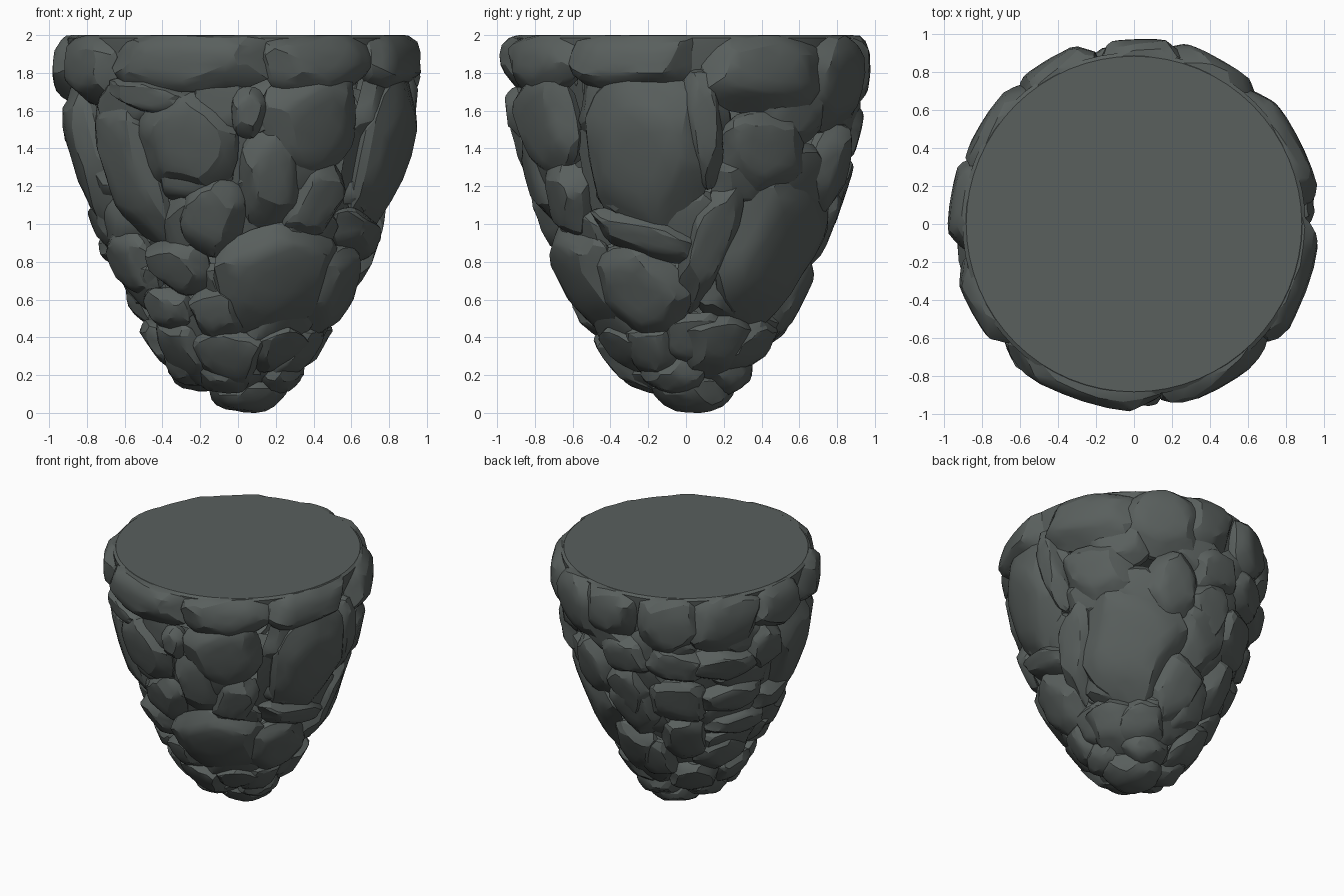
import bpy, bmesh, math, random
from mathutils import Vector
from mathutils.bvhtree import BVHTree

if "Cube" in bpy.data.objects:
    bpy.data.objects.remove(bpy.data.objects["Cube"])

random.seed(4)
mat = bpy.data.materials.new("dark_stone")
mat.diffuse_color = (0.10, 0.115, 0.11, 1)
mat.use_nodes = True
mat.node_tree.nodes["Principled BSDF"].inputs["Base Color"].default_value = mat.diffuse_color

# Outer envelope: (height, radius)
PROFILE = [(0, .08), (.1, .25), (.2, .355), (.3, .435), (.5, .56), (.75, .685), (1, .78),
           (1.25, .868), (1.5, .93), (1.8, .972), (1.92, .968), (1.97, .945), (2, .915)]


def radius(z):
    z = min(max(z, 0), 2)
    for (z0, r0), (z1, r1) in zip(PROFILE, PROFILE[1:]):
        if z <= z1:
            return r0 + (r1 - r0) * (z - z0) / (z1 - z0)


def finish(name, bm):
    me = bpy.data.meshes.new(name)
    bmesh.ops.recalc_face_normals(bm, faces=bm.faces)
    bm.to_mesh(me)
    bm.free()
    me.materials.append(mat)
    ob = bpy.data.objects.new(name, me)
    bpy.context.collection.objects.link(ob)
    return ob


def chipped_ball(planes):
    """Unit ball flattened against a set of (normal, offset) planes."""
    bm = bmesh.new()
    bmesh.ops.create_icosphere(bm, subdivisions=3, radius=1)
    for v in bm.verts:
        for n, o in planes:
            d = v.co.dot(n) - o
            if d > 0:
                v.co -= n * d
    return bm


def slab(name, base, u, z, w, h, tilt=0, sink=0, thick=.17):
    """Flat-faced boulder wrapped on the envelope; base = view direction, u = offset across that view."""
    R = radius(z)
    a = math.radians(base) + math.asin(max(-1, min(1, u / R)))
    face = .6
    planes = [(Vector((random.uniform(-.12, .12), random.uniform(-.12, .12), 1)).normalized(), face)]
    for i in range(6):
        p = (i + random.uniform(-.35, .35)) * math.tau / 6
        n = Vector((math.cos(p), math.sin(p), random.uniform(.45, 1.1))).normalized()
        planes.append((n, random.uniform(.72, .85)))
    bm = chipped_ball(planes)
    t = math.radians(tilt)
    sink += random.uniform(-.01, .01)
    for v in bm.verts:
        x, y, k = v.co
        rad = math.hypot(x, y)
        if rad > 1e-6:
            c, s = abs(x) / rad, abs(y) / rad
            f = (c ** 2.6 + s ** 2.6) ** (-1 / 2.6)
            x, y = x * f, y * f
        x, y = x * w * 1.15, y * h * 1.15
        p = x * math.cos(t) - y * math.sin(t)
        q = x * math.sin(t) + y * math.cos(t)
        th = max(-1.1, min(1.1, p / R))
        zz = min(max(z + q, .01), 1.998)
        r = radius(zz) + thick * (k - face) - sink + .35 * R * (1 / math.cos(th) - 1)
        r = max(r, .02)
        v.co = (r * math.cos(a + th), r * math.sin(a + th), zz)
    return finish(name, bm)


def lump(name, x, y, z, rx, ry, rz):
    """Free rounded boulder for the pointed foot."""
    planes = []
    for i in range(16):
        c = 1 - 2 * (i + .5) / 16
        s = math.sqrt(1 - c * c)
        n = Vector((s * math.cos(i * 2.4), s * math.sin(i * 2.4), c))
        n += Vector([random.uniform(-.2, .2) for _ in range(3)])
        planes.append((n.normalized(), random.uniform(.84, .95)))
    bm = chipped_ball(planes)
    for v in bm.verts:
        v.co = (x + v.co.x * rx, y + v.co.y * ry, max(0, z + v.co.z * rz))
    return finish(name, bm)


# Solid core with the flat top
bm = bmesh.new()
N = 64
rings = []
for z, r in [(.08, .04)] + [(z, radius(z) - .1) for z in (.2, .3, .5, .75, 1, 1.25, 1.5, 1.8)] + [(1.93, .9), (1.985, .905), (2, .885)]:
    rings.append([bm.verts.new((r * math.cos(i * math.tau / N), r * math.sin(i * math.tau / N), z)) for i in range(N)])
for lo, hi in zip(rings, rings[1:]):
    for i in range(N):
        bm.faces.new((lo[i], lo[(i + 1) % N], hi[(i + 1) % N], hi[i]))
bm.faces.new(rings[-1])
bm.faces.new(rings[0][::-1])
finish("core", bm)

# Named boulders, each placed from the view where it is clearest
FRONT, RIGHT, BACK_RIGHT, BACK_LEFT = -90, 0, 45, 135
rim = [(FRONT, -.28, 1.89, .46, .17, 0), (FRONT, .48, 1.89, .32, .18, 5), (FRONT, -.86, 1.86, .25, .2, 0),
       (RIGHT, -.3, 1.9, .36, .17, 3), (BACK_RIGHT, -.28, 1.83, .36, .23, 0),
       (BACK_RIGHT, .33, 1.79, .3, .28, 0, -.015), (BACK_LEFT, -.72, 1.84, .22, .22, 0),
       (BACK_LEFT, -.3, 1.82, .22, .24, 0), (BACK_LEFT, .14, 1.81, .28, .24, 0),
       (BACK_LEFT, .6, 1.86, .24, .2, 0)]
middle = [(FRONT, -.3, 1.43, .27, .24, 0), (FRONT, .43, 1.54, .28, .26, 20), (FRONT, -.64, 1.28, .2, .38, 14),
          (FRONT, -.15, 1.04, .17, .19, -10), (FRONT, .2, 1.25, .17, .25, 0), (FRONT, -.5, 1.68, .26, .08, -8),
          (FRONT, .45, 1.12, .14, .22, -25), (RIGHT, -.23, 1.35, .32, .4, 0), (RIGHT, -.25, .94, .3, .1, -14),
          (RIGHT, .12, .88, .12, .32, -20), (RIGHT, .1, 1.5, .1, .28, 8),
          (BACK_RIGHT, -.22, 1.38, .26, .2, 0), (BACK_RIGHT, .04, .85, .36, .36, -28),
          (BACK_RIGHT, .38, 1.28, .2, .22, 0), (BACK_RIGHT, .6, 1.0, .2, .22, 0),
          (BACK_LEFT, -.6, 1.48, .2, .17, 0), (BACK_LEFT, -.25, 1.46, .22, .14, -12),
          (BACK_LEFT, .12, 1.43, .28, .13, 0), (BACK_LEFT, .48, 1.5, .16, .18, 0),
          (BACK_LEFT, .75, 1.38, .22, .36, 10), (BACK_LEFT, -.55, 1.17, .16, .22, 20),
          (BACK_LEFT, -.2, 1.1, .22, .18, -10), (BACK_LEFT, .22, 1.13, .25, .13, 6),
          (BACK_LEFT, .6, 1.0, .22, .13, 0)]
lower = [(FRONT, .24, .7, .33, .27, 12), (FRONT, -.37, .77, .19, .13, 0), (FRONT, -.64, .78, .2, .18, 0),
         (FRONT, -.42, .54, .15, .11, 0), (FRONT, -.12, .52, .15, .13, 0), (FRONT, -.33, .31, .16, .16, 0),
         (FRONT, .25, .34, .18, .11, 0), (FRONT, -.05, .29, .2, .17, 0), (RIGHT, -.25, .62, .26, .22, -25),
         (RIGHT, .2, .35, .19, .16, 0), (RIGHT, -.22, .32, .16, .16, 0), (BACK_RIGHT, .38, .57, .19, .23, -12),
         (BACK_RIGHT, .1, .34, .2, .14, 0), (BACK_LEFT, .3, .87, .26, .1, 0), (BACK_LEFT, -.13, .76, .18, .2, 0),
         (BACK_LEFT, .2, .57, .22, .14, 0), (BACK_LEFT, -.33, .52, .17, .18, 0), (BACK_LEFT, .0, .34, .2, .14, 0),
         (BACK_LEFT, .32, .35, .17, .13, 0)]
for name, rows in (("rim_boulder", rim), ("middle_boulder", middle), ("lower_boulder", lower)):
    for row in rows:
        slab(name, *row)
slab("small_front_boulder", FRONT, .06, 1.59, .085, .12, thick=.12, sink=-.01)

# Recessed filler stones between the boulders
for z, count in ((.4, 5), (.65, 6), (.95, 7), (1.25, 8), (1.6, 10)):
    for i in range(count):
        slab("filler_stone", 360 * (i + random.uniform(-.2, .2)) / count + z * 50, 0, z + random.uniform(-.05, .05),
             random.uniform(.2, .28), random.uniform(.14, .2), random.uniform(-25, 25), .045)

# Rounded stones at the foot
for row in [(.05, .04, .13, .22, .22, .135), (-.06, -.17, .24, .2, .18, .15), (.2, -.05, .24, .16, .2, .14),
            (.08, .2, .24, .2, .16, .15), (-.2, .05, .25, .18, .2, .14), (-.24, -.12, .29, .15, .15, .15)]:
    lump("foot_stone", *row)

# Remove the buried backs of the stones: points covered in every outward direction
verts, polys = [], []
parts = list(bpy.context.scene.objects)
for ob in parts:
    n = len(verts)
    verts += [v.co.copy() for v in ob.data.vertices]
    polys += [[n + i for i in p.vertices] for p in ob.data.polygons]
tree = BVHTree.FromPolygons(verts, polys)


def buried(co):
    out = Vector((co.x, co.y, 0))
    out = out.normalized() if out.length > 1e-5 else Vector((1, 0, 0))
    side = Vector((-out.y, out.x, 0)) * .7
    for d in (out + Vector((0, 0, -.4)), out + Vector((0, 0, .5)), Vector((0, 0, 1)), Vector((0, 0, -1)),
              out + side, out - side):
        d = d.normalized()
        if tree.ray_cast(co + d * .002, d)[0] is None:
            return False
    return True


for ob in parts:
    bm = bmesh.new()
    bm.from_mesh(ob.data)
    hidden = {v for v in bm.verts if buried(v.co)}
    bmesh.ops.delete(bm, geom=[f for f in bm.faces if all(v in hidden for v in f.verts)], context='FACES')
    bm.to_mesh(ob.data)
    bm.free()
    if not ob.data.polygons:
        bpy.data.objects.remove(ob)

# Smooth faces, crisp chipped edges
for ob in bpy.context.scene.objects:
    ob.select_set(True)
bpy.context.view_layer.objects.active = bpy.context.scene.objects[0]
bpy.ops.object.shade_smooth_by_angle(angle=math.radians(22))
